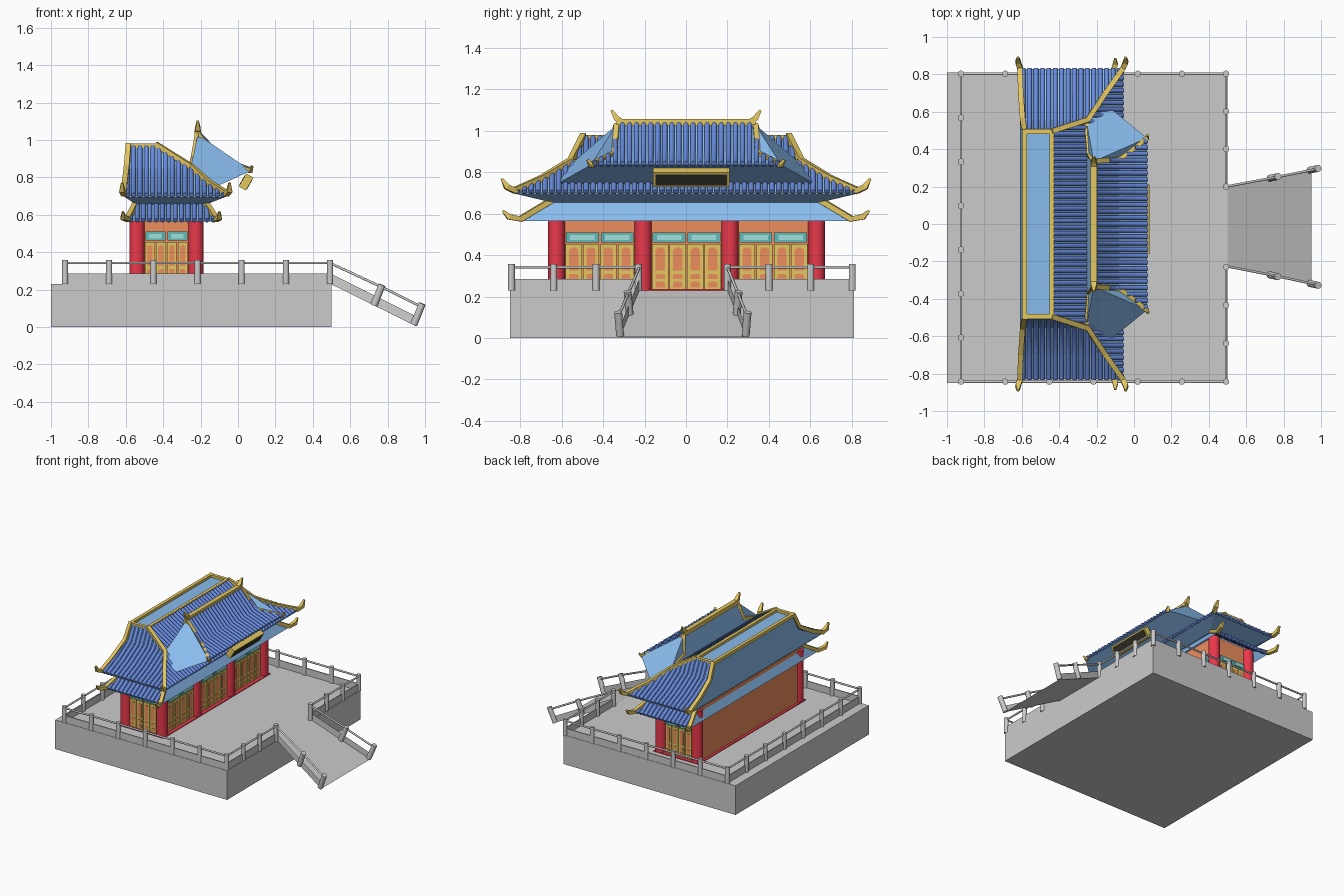
import bpy, bmesh, math
from mathutils import Vector, Matrix

if "Cube" in bpy.data.objects:
    bpy.data.objects.remove(bpy.data.objects["Cube"])

parts = {}
COL = {"blue": (.25, .50, .85, 1), "tile": (.14, .26, .74, 1), "gold": (.78, .58, .12, 1),
       "red": (.82, .04, .07, 1), "orange": (.85, .27, .11, 1), "teal": (.12, .50, .50, 1),
       "aqua": (.35, .75, .72, 1), "black": (.03, .03, .02, 1)}


def part(name, col=None):
    if name not in parts:
        parts[name] = (bmesh.new(), col)
    return parts[name][0]


def poly(bm, *pts):
    bm.faces.new([bm.verts.new(p) for p in pts])


def box(bm, lo, hi, rot=Matrix()):
    lo, hi = Vector(lo), Vector(hi)
    m = Matrix.Translation((lo + hi) / 2) @ rot @ Matrix.Diagonal((*(hi - lo), 1))
    bmesh.ops.create_cube(bm, size=1, matrix=m)


def tube(bm, pts, r, n=8, end=1.0):
    """Capped n-sided tube along a path; the last ring is scaled by end."""
    pts = [Vector(p) for p in pts]
    rings = []
    for i, p in enumerate(pts):
        d = (pts[min(i + 1, len(pts) - 1)] - pts[max(i - 1, 0)]).normalized()
        ref = Vector((0, 0, 1)) if abs(d.z) < .95 else Vector((1, 0, 0))
        a = d.cross(ref).normalized()
        b = a.cross(d)
        k = r * (end if i == len(pts) - 1 else 1)
        ang = [2 * math.pi * (j + .5) / n for j in range(n)]
        rings.append([bm.verts.new(p + a * k * math.cos(t) + b * k * math.sin(t)) for t in ang])
    for q, s in zip(rings, rings[1:]):
        for j in range(n):
            bm.faces.new((q[j], q[(j + 1) % n], s[(j + 1) % n], s[j]))
    bm.faces.new(rings[0][::-1])
    bm.faces.new(rings[-1])


def slope(name, prof, put, tiles=True, step=.033):
    """Roof slope from rows (out, z, low, high), with clipped tile ribs running down it."""
    bm = part(name + "_sheet", "blue")
    for (u, z, a, b), (u2, z2, a2, b2) in zip(prof, prof[1:]):
        poly(bm, put(a, u, z), put(b, u, z), put(b2, u2, z2), put(a2, u2, z2))
    if not tiles:
        return
    bm = part(name + "_tiles", "tile")
    lo, hi = prof[-1][2], prof[-1][3]
    n = int((hi - lo) / step)
    for i in range(n):
        s = lo + (hi - lo) * (i + .5) / n
        path = []
        for j, (u, z, a, b) in enumerate(prof):
            f = min(s - a, b - s)
            if f >= 0:
                if j and not path:
                    u0, z0, a0, b0 = prof[j - 1]
                    f0 = min(s - a0, b0 - s)
                    t = -f0 / (f - f0)
                    if t < .97:
                        path.append(put(s, u0 + (u - u0) * t, z0 + (z - z0) * t + .005))
                path.append(put(s, u, z + .005))
        if len(path) > 1:
            tube(bm, path, .0135)


# Terrace platform and stair ramp
box(part("platform"), (-1, -.85, 0), (.5, .81, .23))
W = [(.2, .29), (-.225, -.32)]
poly(part("ramp"), (.5, W[0][0], .23), (.95, W[0][1], .005), (.95, W[1][1], .005), (.5, W[1][0], .23))

# Parapets, posts and handrails around the terrace
par, post, rail = part("parapet"), part("railing_posts"), part("handrails")


def fence(p, q, n):
    p, q = Vector((*p, 0)), Vector((*q, 0))
    e = Vector((.004, .004, 0))
    lo = Vector(map(min, p, q)) - e
    hi = Vector(map(max, p, q)) + e
    box(par, (lo.x, lo.y, .23), (hi.x, hi.y, .285))
    up = Vector((0, 0, 1))
    tube(rail, [p + up * .342, q + up * .342], .007)
    for i in range(n + 1):
        c = p.lerp(q, i / n)
        tube(post, [c + up * .23, c + up * .357], .017, 12)


for y in (.803, -.843):
    fence((-.925, y), (.492, y), 6)
fence((-.925, -.843), (-.925, .803), 7)
fence((.492, .803), (.492, .2), 3)
fence((.492, -.843), (.492, -.23), 3)
for y0, y1 in W:
    poly(par, (.495, y0, .23), (.95, y1, .005), (.965, y1, .05), (.495, y0, .285))
    m = lambda t, x, z: (x, y0 + (y1 - y0) * t, z)
    tube(rail, [m(0, .492, .342), m(.57, .765, .215), m(1.04, .975, .11)], .007)
    tube(post, [m(.5, .727, .115), m(.6, .77, .225)], .019, 12)
    tube(post, [m(.98, .94, .012), m(1.08, .985, .125)], .019, 12)

# Hall body, floor slab and columns
box(part("hall_walls", "orange"), (-.56, -.625, .23), (-.225, .63, .655))
box(part("floor_slab", "red"), (-.58, -.665, .228), (-.185, .67, .236))
COLS = (-.625, -.207, .212, .63)
for x, y in [(-.225, y) for y in COLS] + [(-.54, COLS[0]), (-.54, COLS[3])]:
    tube(part("columns", "red"), [(x, y, .23), (x, y, .64)], .041, 20)


# Door bays: four leaves each under two lintel panels
def bay(a0, a1, put):
    def slab(name, col, p, q, z0, z1, d, c=0):
        bm = part(name, col)
        o = [(p, z0), (q, z0), (q, z1 - c), (q - c, z1), (p + c, z1), (p, z1 - c)] if c else \
            [(p, z0), (q, z0), (q, z1), (p, z1)]
        poly(bm, *[put(a, z, d) for a, z in o])
        for (a, z), (b, w) in zip(o, o[1:] + o[:1]):
            poly(bm, put(a, z, 0), put(b, w, 0), put(b, w, d), put(a, z, d))

    w = (a1 - a0) / 4
    for i in range(4):
        p, q = a0 + w * i + .003, a0 + w * (i + 1) - .003
        k = w * .2
        slab("door_leaves", "gold", p, q, .235, .455, .012)
        slab("door_panels", "orange", p + k, q - k, .325, .438, .015, w * .15)
        slab("door_panels", "orange", p + k, q - k, .285, .31, .015, w * .08)
        slab("door_panels", "orange", p + k, q - k, .245, .272, .015, w * .08)
    for i in range(2):
        p, q = a0 + 2 * w * i + .005, a0 + 2 * w * (i + 1) - .005
        slab("lintels", "teal", p, q, .462, .51, .014)
        slab("lintel_panels", "aqua", p + .02, q - .02, .474, .498, .018)


for a, b in zip(COLS, COLS[1:]):
    bay(a + .041, b - .041, lambda s, z, d: (-.225 + d, s, z))
bay(-.5, -.266, lambda s, z, d: (s, -.625 - d, z))
bay(-.5, -.266, lambda s, z, d: (s, .63 + d, z))

# Roof slopes
toX = lambda s, u, z: (u, s, z)
low = [(.65, .655, -.545, -.175), (.80, .565, -.59, -.115)]
side = [(.495, .965, -.585, -.44), (.555, .845, -.595, -.25), (.695, .76, -.605, -.155), (.83, .70, -.61, -.06)]
for g in (-1, 1):
    toY = lambda s, u, z: (s, g * u, z)
    slope("lower_roof_side", low, toY)
    slope("upper_roof_side", side, toY)
for c, tiled in ((3, True), (2, False)):
    face = "front" if tiled else "back"
    slope("lower_roof_" + face, [(r[c], r[1], -r[0], r[0]) for r in low], toX, False)
    slope("upper_roof_" + face, [(r[c], r[1], -r[0], r[0]) for r in side], toX, tiled)
poly(part("flat_ridge_strip", "blue"), (-.585, -.495, .96), (-.44, -.495, .96), (-.44, .495, .96), (-.585, .495, .96))

# Soffit between the two eaves
so = part("soffit", "blue")
rect = lambda x0, x1, y, z: [(x0, -y, z), (x1, -y, z), (x1, y, z), (x0, y, z)]
o, i_ = rect(-.61, -.06, .83, .698), rect(-.545, -.17, .65, .655)
for k in range(4):
    poly(so, o[k], o[(k + 1) % 4], i_[(k + 1) % 4], i_[k])

# Raised front gable roof
slope("gable_roof", [(-.21, 1.03, -.335, .335), (-.08, .89, -.345, .345), (.07, .835, -.46, .46)], toX)
gb = part("gable_roof_sides", "blue")
G = lambda g: [(-.215, g * .335, 1.03), (-.08, g * .345, .89), (.07, g * .46, .835),
               (-.14, g * .63, .74), (-.255, g * .55, .845)]
L, R = G(-1), G(1)
for P in (L, R):
    poly(gb, P[0], P[1], P[2])
    poly(gb, P[0], P[2], P[4])
    poly(gb, P[4], P[2], P[3])
poly(gb, L[0], R[0], R[4], L[4])
poly(gb, L[2], R[2], R[3], L[3])

# Gold ridges, hips and upturned horns
rg, hp = part("ridges", "gold"), part("hip_ridges", "gold")
for x in (-.585, -.44):
    tube(rg, [(x, -.495, .967), (x, .495, .967)], .018, 4)
tube(rg, [(-.215, -.335, 1.04), (-.215, .335, 1.04)], .024, 4)
for g in (-1, 1):
    tube(rg, [(-.595, g * .495, .967), (-.43, g * .495, .967)], .018, 4)
    tube(rg, [(-.215, g * .30, 1.035), (-.215, g * .335, 1.06), (-.215, g * .36, 1.10)], .02, 4, .4)
    for c, tip in ((3, -.045), (2, -.62)):
        path = [(r[c], g * r[0], r[1] + .012) for r in side]
        tube(hp, path + [(tip, g * .865, .73), (tip, g * .89, .77)], .02, 4, .4)
        path = [(r[c], g * r[0], r[1] + .01) for r in low]
        tip = -.10 if c == 3 else -.615
        tube(hp, path + [(tip, g * .855, .585), (tip, g * .885, .615)], .019, 4, .4)
    P = G(g)
    tube(hp, [P[0], P[1], P[2], (.075, g * .475, .86)], .018, 4, .5)
    tube(hp, [P[0], (-.24, g * .37, .90), P[4]], .016, 4)

# Blank plaque tilted under the gable eave
rot = Matrix.Rotation(math.radians(30), 4, 'Y')
box(part("plaque_frame", "gold"), (.021, -.16, .735), (.065, .21, .815), rot)
box(part("plaque_face", "black"), (.019, -.148, .745), (.067, .198, .805), rot)

# Turn the collected parts into objects
mats = {}
for k, c in COL.items():
    mats[k] = bpy.data.materials.new(k)
    mats[k].diffuse_color = c
for name, (bm, col) in parts.items():
    bmesh.ops.remove_doubles(bm, verts=bm.verts, dist=1e-5)
    bmesh.ops.recalc_face_normals(bm, faces=bm.faces)
    me = bpy.data.meshes.new(name)
    bm.to_mesh(me)
    bm.free()
    ob = bpy.data.objects.new(name, me)
    bpy.context.collection.objects.link(ob)
    if col:
        me.materials.append(mats[col])
    if name.endswith("tiles") or name in ("columns", "railing_posts", "handrails"):
        ob.select_set(True)
        bpy.context.view_layer.objects.active = ob
bpy.ops.object.shade_smooth_by_angle(angle=math.radians(50))

for m in bpy.data.materials:
    if m.users and not m.is_grease_pencil:
        m.use_nodes = True
        m.node_tree.nodes["Principled BSDF"].inputs["Base Color"].default_value = m.diffuse_color
